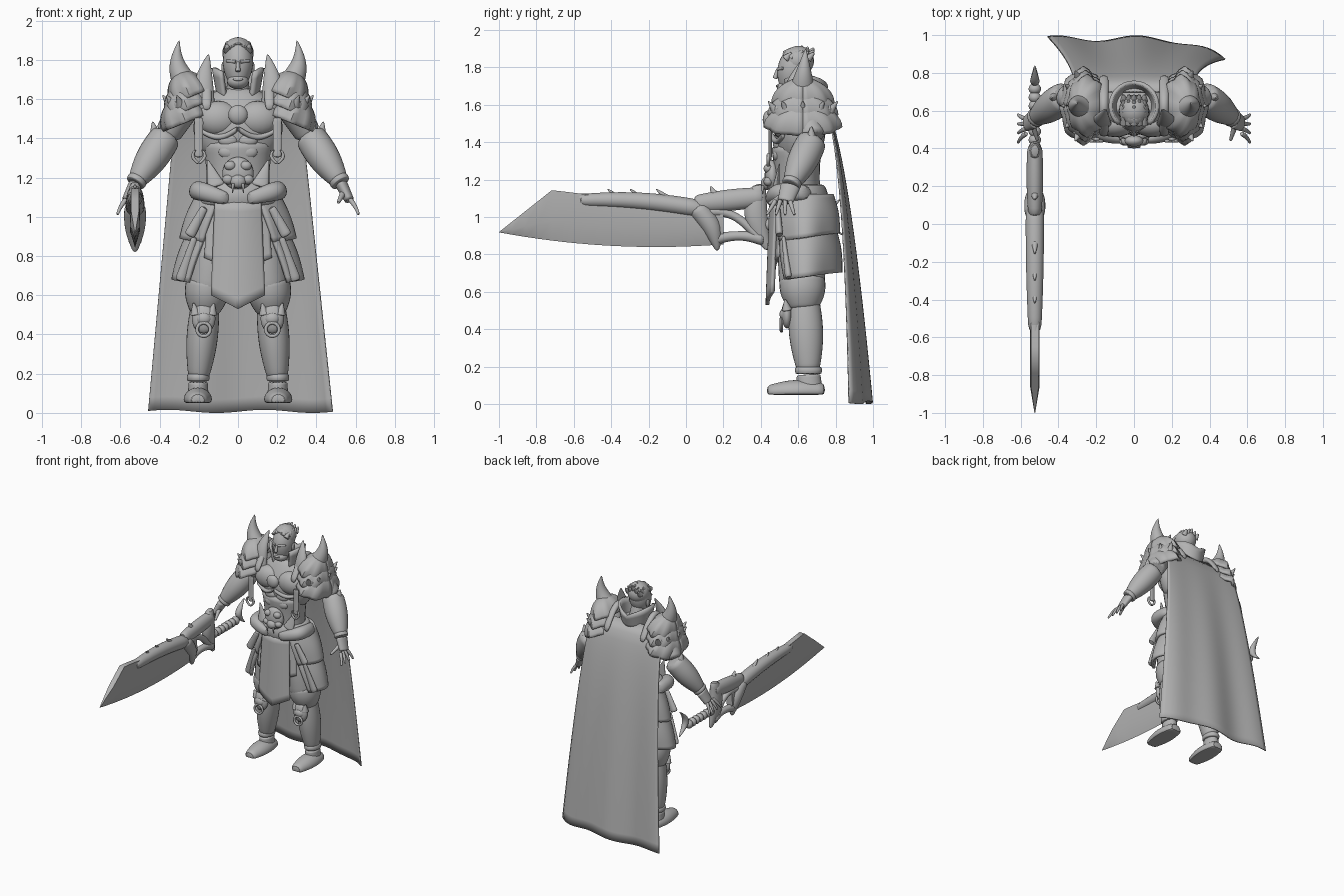
import bpy, bmesh
from math import sin, cos, pi, radians
from mathutils import Vector, Matrix

default = bpy.data.objects.get("Cube")
if default:
    bpy.data.objects.remove(default)

grey = bpy.data.materials.new("plain grey")
grey.use_nodes = True
grey.diffuse_color = (.45, .45, .45, 1)
grey.node_tree.nodes["Principled BSDF"].inputs["Base Color"].default_value = grey.diffuse_color

def finish(name, bm, mirror=False, smooth=False, thick=0):
    bmesh.ops.recalc_face_normals(bm, faces=bm.faces[:])
    mesh = bpy.data.meshes.new(name)
    bm.to_mesh(mesh)
    bm.free()
    mesh.materials.append(grey)
    mesh.shade_smooth()
    mesh.set_sharp_from_angle(angle=radians(50))
    part = bpy.data.objects.new(name, mesh)
    bpy.context.collection.objects.link(part)
    if thick:
        shell = part.modifiers.new("shell", 'SOLIDIFY')
        shell.thickness, shell.offset = thick, 0
    if mirror:
        part.modifiers.new("mirror", 'MIRROR').use_mirror_merge = False
    if smooth:
        part.modifiers.new("round", 'SUBSURF').levels = 1

def loft(name, rings, mirror=False, smooth=True):
    bm = bmesh.new()
    rows = [[bm.verts.new(point) for point in ring] for ring in rings]
    for low, high in zip(rows, rows[1:]):
        for i in range(len(low)):
            bm.faces.new((low[i - 1], low[i], high[i], high[i - 1]))
    bm.faces.new(rows[0])
    bm.faces.new(rows[-1])
    finish(name, bm, mirror, smooth)

def limb(name, start, end, base, tip, swell=0, bend=(0, 0, 0), oval=1, floor=0, mirror=False):
    """Oval sections from start to end; radius and path both follow a sine bow."""
    start, end, bend = Vector(start), Vector(end), Vector(bend)
    along = (end - start).normalized()
    hint = Vector((0, 1, 0)) if abs(along.z) > .6 else Vector((0, 0, 1))
    side = along.cross(hint).normalized()
    up = side.cross(along) * oval
    rings, steps, sides = [], 8, 14
    for step in range(steps + 1):
        t = step / steps
        bow = sin(pi * t)
        centre = start.lerp(end, t) + bend * bow
        radius = base + (tip - base) * t + swell * bow
        ring = [centre + radius * (side * cos(a) + up * sin(a))
                for a in (2 * pi * i / sides for i in range(sides))]
        rings.append([(p.x, p.y, max(p.z, floor)) for p in ring])
    loft(name, rings, mirror)

def pair(*args, **options):
    limb(*args, mirror=True, **options)

def ball(name, place, size, mirror=False):
    bm = bmesh.new()
    shape = Matrix.Translation(place) @ Matrix.Diagonal((*size, 1))
    bmesh.ops.create_uvsphere(bm, u_segments=20, v_segments=12, radius=1, matrix=shape)
    finish(name, bm, mirror)

def sheet(name, surface, columns=24, rows=10, thick=.02, mirror=False):
    bm = bmesh.new()
    grid = [[bm.verts.new(surface(i / columns, j / rows)) for i in range(columns + 1)]
            for j in range(rows + 1)]
    for above, below in zip(grid, grid[1:]):
        for i in range(columns):
            bm.faces.new((above[i], above[i + 1], below[i + 1], below[i]))
    finish(name, bm, mirror, thick=thick)

# Torso, chest armour and abdomen
limb("abdomen", (0, .6, 1), (0, .59, 1.4), .18, .19, swell=-.02, oval=.75)
limb("chest", (0, .6, 1.3), (0, .62, 1.66), .17, .1, swell=.1, oval=.6)
ball("chest_plate", (.1, .53, 1.5), (.11, .07, .09), mirror=True)
ball("chest_orb", (0, .44, 1.52), (.05, .03, .05))
for row in range(2):
    ball("abdomen_muscle", (.05, .49, 1.33 + row * .06), (.05, .025, .035), mirror=True)
pair("rib_strap", (.19, .52, 1.44), (0, .45, 1.45), .015, .015, bend=(0, 0, -.04))

# Head with face, ears and swept hair
limb("neck", (0, .63, 1.58), (0, .6, 1.74), .07, .05)
limb("head", (0, .55, 1.65), (0, .6, 1.9), .03, .05, swell=.04, oval=1.15)
ball("jaw", (0, .54, 1.69), (.055, .055, .04))
limb("nose", (0, .49, 1.79), (0, .475, 1.74), .008, .014)
pair("brow", (.01, .49, 1.79), (.06, .52, 1.795), .01, .008)
ball("mouth", (0, .49, 1.7), (.025, .01, .008))
ball("ear", (.075, .59, 1.76), (.01, .02, .03), mirror=True)
ball("hair_cap", (0, .6, 1.835), (.08, .085, .08))
for row in range(5):
    for column in range(3):
        x, y = column * .026, .53 + row * .03
        z = 1.88 - column * .012 - abs(row - 2) * .006
        pair("hair_tuft", (x, y, z), (x * 1.1, y + .035, z + .035), .024, .006)

# Raised collar around the neck
def collar(u, v):
    turn = radians(280 * u - 50)
    reach = .095 + .03 * v
    return reach * cos(turn), .625 + reach * sin(turn), 1.6 + v * (.1 + .06 * abs(cos(turn)))

sheet("neck_collar", collar, rows=4)
pair("collar_blade", (.16, .53, 1.53), (.15, .61, 1.83), .045, .004, swell=.025, bend=(.02, -.02, 0), oval=.6)

# Layered shoulder guards, each dome tilted outwards
def shoulder(layer):
    tilt = Matrix.Rotation(radians(22), 3, 'Y')
    centre = Vector((.245 + layer * .01, .625, 1.61 - layer * .065))
    wide, deep = .095 + layer * .01, .15 + layer * .02

    def dome(u, v):
        turn, rise = 2 * pi * u, v * pi / 2
        rim = cos(rise) * (1 + .06 * cos(8 * turn) * cos(rise))
        return centre + tilt @ Vector((wide * rim * cos(turn), deep * rim * sin(turn), .13 * sin(rise)))
    return dome

for layer in range(3):
    sheet("shoulder_guard", shoulder(layer), columns=32, mirror=True)
pair("shoulder_horn", (.25, .62, 1.66), (.3, .64, 1.9), .08, .003, bend=(.035, 0, 0))
pair("shoulder_ridge", (.16, .46, 1.55), (.16, .79, 1.55), .025, .025, bend=(0, 0, .16))
for spike in range(-2, 3):
    c, s = cos(spike * .6), sin(spike * .6)
    pair("shoulder_spike", (.26 + .07 * c, .625 + .14 * s, 1.55), (.27 + .115 * c, .625 + .2 * s, 1.62), .035, .003)
for y in (.49, .76):
    ball("shoulder_boss", (.29, y, 1.57), (.035, .025, .035), mirror=True)

# Hanging straps with buckles
pair("hanging_strap", (.2, .45, 1.51), (.2, .45, 1.3), .024, .022, oval=.4)
for x in (.18, .22):
    pair("strap_buckle", (x, .44, 1.34), (.2, .44, 1.27), .009, .009, bend=(x - .2, 0, 0))

# Arms, bracers and open hands
elbow, wrist, knuckle = Vector((.36, .68, 1.42)), Vector((.525, .56, 1.17)), Vector((.57, .53, 1.08))
pair("upper_arm", (.26, .63, 1.58), elbow, .085, .07)
pair("bracer", elbow, wrist, .08, .043, swell=.022)
pair("elbow_fin", (.41, .67, 1.36), (.435, .67, 1.485), .055, .004)
pair("wrist_cuff", wrist.lerp(elbow, .1), wrist, .05, .05, swell=.004)
pair("palm", wrist, knuckle, .033, .025, oval=1.7)
for finger in range(-2, 2):
    root = knuckle + Vector((0, .025 * finger, .01))
    pair("finger", root, root + Vector((.045, .025 * finger, -.08)), .014, .007, bend=(.006, 0, 0))
pair("thumb", wrist.lerp(knuckle, .4), (.51, .44, 1.07), .02, .008)

# Belt, beast mask and hip flares
limb("belt", (0, .6, 1.05), (0, .6, 1.18), .2, .18, swell=.025, oval=.77)
ball("beast_face", (0, .46, 1.22), (.08, .04, .085))
ball("beast_muzzle", (0, .43, 1.18), (.04, .03, .035))
for x, z in ((.04, 1.26), (.05, 1.19)):
    ball("beast_cheek", (x, .44, z), (.03, .025, .025), mirror=True)
pair("beast_fang", (.025, .41, 1.17), (.028, .41, 1.12), .01, .002)
pair("waist_flare", (.11, .48, 1.15), (.155, .5, 1.29), .05, .004, oval=.4)
pair("hip_roll", (.05, .44, 1.09), (.21, .66, 1.13), .03, .04, swell=.015, bend=(.06, -.05, .02))

# Front panels with a pointed hem
def panel(half, y, hem):
    def surface(u, v):
        s = 2 * u - 1
        top, low = 1.08, hem + .07 * abs(s)
        return s * (half - .02 * (1 - v)), y + .03 * s * s + .02 * (1 - v), top + (low - top) * v
    return surface

sheet("front_panel", panel(.135, .435, .53))
sheet("front_under_panel", panel(.17, .47, .72))

# Hip skirt in two flared tiers that open towards the hem
def skirt(top, hem, waist, flare, start, opening):
    def surface(u, v):
        first = start + opening * v
        turn = radians(first + (90 - first) * u)
        reach = waist + flare * v
        puff = .012 * sin(pi * v) + .01 * v * cos(5 * turn)
        z = top + (hem - top) * v + .025 * v * sin(turn)
        return (reach + puff) * cos(turn), .635 + (reach * .35 + .075 + puff) * sin(turn), z
    return surface

sheet("upper_skirt", skirt(1.12, .89, .2, .08, start=-65, opening=15), mirror=True)
sheet("lower_skirt", skirt(.94, .68, .24, .08, start=-52, opening=16), mirror=True)
pair("skirt_edge", (.17, .49, 1.05), (.25, .5, .9), .02, .03, oval=.7)
pair("skirt_edge", (.22, .52, .9), (.295, .55, .67), .015, .03, oval=.7)

# Baggy trousers, boots and knee guards
knee, ankle = Vector((.175, .63, .5)), Vector((.203, .655, .16))
pair("trouser_thigh", (.1, .62, 1.02), (.155, .62, .6), .1, .11, swell=.015, oval=1.1)
pair("trouser_cuff", (.15, .62, .68), knee, .115, .07, swell=.02, oval=1.08)
pair("boot_shaft", (.165, .63, .58), ankle, .07, .05, swell=.022, oval=1.15)
pair("boot_cuff", ankle, ankle + Vector((0, 0, .04)), .055, .055, swell=.005, oval=1.25)
pair("boot_ankle", ankle, (.203, .66, .07), .05, .056, oval=1.3)
pair("boot_foot", (.205, .745, .07), (.205, .43, .065), .05, .04, swell=.03, oval=.85, floor=.05)
ball("knee_guard", knee + Vector((0, -.09, -.02)), (.06, .03, .075), mirror=True)
ball("knee_boss", knee + Vector((0, -.1, -.02)), (.04, .03, .035), mirror=True)
for side in (-.04, .04):
    tip = knee + Vector((side * 1.3, -.1, .06))
    pair("knee_point", knee + Vector((side, -.09, 0)), tip, .03, .004)

def knee_ring(u, v):
    turn, roll = 2 * pi * u, 2 * pi * v
    reach = .034 + .009 * cos(roll)
    return knee + Vector((reach * sin(turn), .009 * sin(roll) - .12, reach * cos(turn) - .075))

sheet("knee_ring", knee_ring, rows=8, thick=0, mirror=True)

# Long flowing cape, tucked under the shoulder guards
def cape(u, v):
    s = 2 * u - 1
    y = .7 + .28 * v ** .5 + v * .015 * cos(7 * s) - .12 * v * max(0, s) ** 3
    return s * (.31 + .16 * v) + .012 * v, y, 1.64 * (1 - v) + .008 * v * (1 + sin(6 * s))

sheet("cape", cape, columns=32, rows=24, thick=.008)

# Great blade, thickest along the middle, with a slanted point
hold = -.525

def blade_section(t):
    y, half = 1.2 * t - 1, min(.002 + .2 * t, .026)
    low, top = .84 + .16 * (t - .7) ** 2, min(.92 + .95 * t, 1.18 - .15 * t)
    mid = low + (top - low) * .4
    return [(hold, y, low), (hold + half, y, mid), (hold + half * .8, y, top),
            (hold - half * .8, y, top), (hold - half, y, mid)]

loft("sword_blade", [blade_section(i / 17) for i in range(18)], smooth=False)

# Sword parts all lie in one upright plane, so they take only y and z
def forged(name, start, end, base, tip, rise=0, push=0, **options):
    limb(name, (hold, *start), (hold, *end), base, tip, bend=(0, push, rise), **options)

# Serpent along the spine
forged("serpent_body", (-.58, 1.09), (.1, 1.04), .035, .05, swell=.005, rise=.02)
forged("serpent_tail", (.05, 1.06), (.17, .82), .055, .01, swell=.02, push=.03)
for z in (1.115, 1.075):
    forged("serpent_jaw", (-.5, 1.09), (-.625, z), .035, .014)
for y in (-.42, -.3, -.16):
    forged("serpent_fin", (y + .06, 1.1), (y, 1.15), .02, .003)
for y in (-.61, -.59):
    forged("serpent_tooth", (y, 1.115), (y, 1.085), .008, .002)

# Forked guard, knotted grip and crescent pommel
forged("guard_spine", (.04, 1.07), (.42, 1.11), .035, .04, swell=.008, oval=1.3)
forged("guard_bar", (.39, 1.18), (.44, .82), .025, .01, swell=.025, push=-.04, oval=1.5)
forged("guard_arch", (.1, 1.02), (.4, .88), .04, .035, swell=-.015, rise=.06)
forged("guard_horn", (.17, 1.09), (.13, 1.165), .035, .004)
forged("guard_bridge", (.15, .88), (.42, .88), .035, .04, swell=-.012, rise=.02)
for knot in range(8):
    ball("grip_knot", (hold, .4 + knot * .045, .96), (.033, .03, .033))
forged("pommel", (.83, 1.1), (.84, .9), .004, .004, swell=.022, push=-.08)
